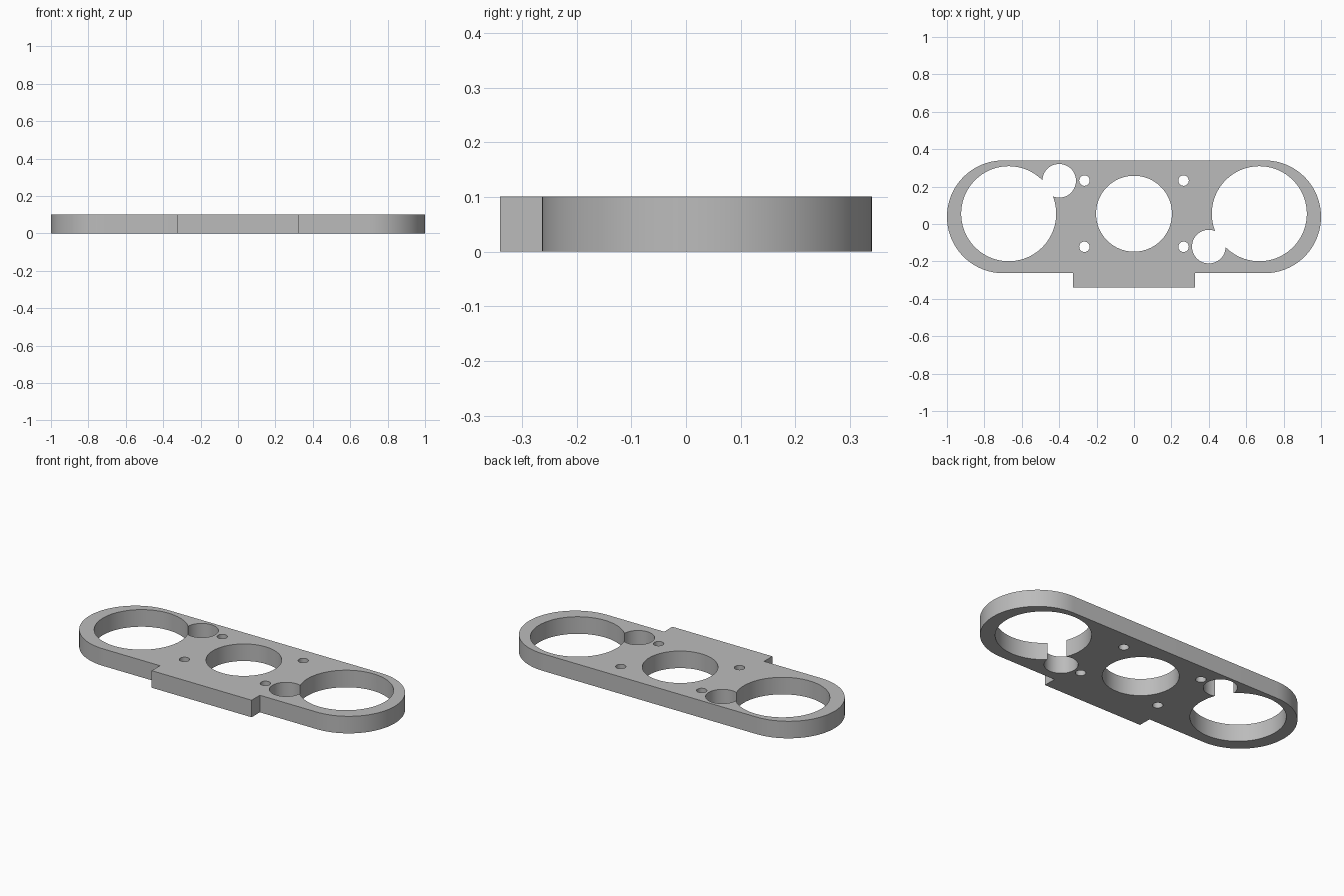
import bpy
import bmesh
from math import cos, sin, pi, radians

THICK = 0.101
MID_Y = 0.055      # shared centre line of the holes

old = bpy.data.objects.get("Cube")
if old:
    bpy.data.objects.remove(old, do_unlink=True)

grey = bpy.data.materials.new("plain_grey")
grey.use_nodes = True
colour = (0.5, 0.5, 0.5, 1)
grey.diffuse_color = colour
grey.node_tree.nodes["Principled BSDF"].inputs["Base Color"].default_value = colour


def arc(cx, cy, r, start, end, steps):
    return [(cx + r * cos(start + (end - start) * i / steps),
             cy + r * sin(start + (end - start) * i / steps)) for i in range(steps + 1)]


def extrude_outline(name, points, z0, z1):
    """Solid prism from a counter-clockwise outline."""
    bm = bmesh.new()
    face = bm.faces.new([bm.verts.new((x, y, z0)) for x, y in points])
    top = bmesh.ops.extrude_face_region(bm, geom=[face])["geom"]
    verts = [v for v in top if isinstance(v, bmesh.types.BMVert)]
    bmesh.ops.translate(bm, vec=(0, 0, z1 - z0), verts=verts)
    bmesh.ops.recalc_face_normals(bm, faces=bm.faces)
    mesh = bpy.data.meshes.new(name)
    bm.to_mesh(mesh)
    bm.free()
    mesh.materials.append(grey)
    obj = bpy.data.objects.new(name, mesh)
    bpy.context.collection.objects.link(obj)
    return obj


# Plate outline: two rounded ends and a rectangular tab at the front
BACK, FRONT = 0.34, -0.263
R = (BACK - FRONT) / 2
CY = (BACK + FRONT) / 2
TAB_X, TAB_Y = 0.327, -0.34
outline = [(-TAB_X, FRONT), (-TAB_X, TAB_Y), (TAB_X, TAB_Y), (TAB_X, FRONT)]
outline += arc(1 - R, CY, R, -pi / 2, pi / 2, 48)
outline += arc(R - 1, CY, R, pi / 2, 3 * pi / 2, 48)
plate = extrude_outline("mounting_plate", outline, 0, THICK)

# Through holes: centre bore, end bores, offset side bores, screw holes
holes = [(0, MID_Y, 0.203, 80)]
for s in (-1, 1):
    holes.append((s * 0.67, MID_Y, 0.254, 96))
    holes.append((s * 0.40, MID_Y - s * 0.176, 0.09, 48))
    for t in (-1, 1):
        holes.append((s * 0.265, MID_Y + t * 0.177, 0.028, 24))

bpy.context.view_layer.objects.active = plate
plate.select_set(True)
for x, y, r, sides in holes:
    cutter = extrude_outline("hole_cutter", arc(x, y, r, 0, 2 * pi, sides)[:-1], -0.1, THICK + 0.1)
    cutter.hide_render = True
    cut = plate.modifiers.new("hole", "BOOLEAN")
    cut.operation = "DIFFERENCE"
    cut.solver = "EXACT"
    cut.object = cutter
    bpy.ops.object.modifier_apply(modifier=cut.name)
    bpy.data.objects.remove(cutter, do_unlink=True)

bpy.ops.object.shade_smooth_by_angle(angle=radians(30))
